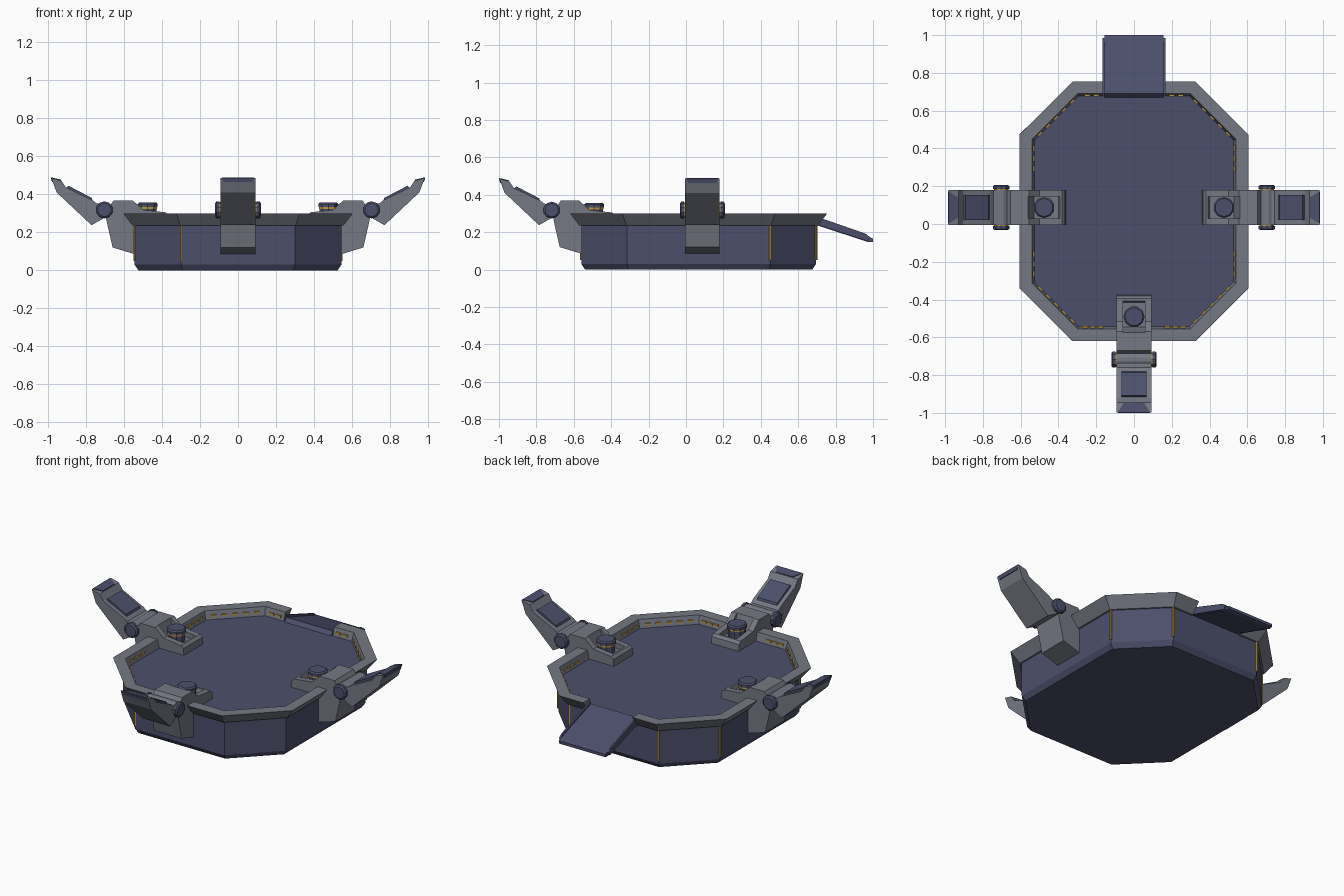
import bpy, bmesh, math
from mathutils import Matrix, Vector

if "Cube" in bpy.data.objects:
    bpy.data.objects.remove(bpy.data.objects["Cube"])


def material(name, rgb):
    m = bpy.data.materials.new(name)
    m.diffuse_color = (*rgb, 1)
    m.use_nodes = True
    m.node_tree.nodes["Principled BSDF"].inputs["Base Color"].default_value = m.diffuse_color
    return m


GREY = material("steel grey", (0.18, 0.19, 0.23))
BLUE = material("slate blue", (0.073, 0.078, 0.15))
GOLD = material("gold", (0.5, 0.31, 0.05))


def build(name, verts, faces, mat, M=Matrix()):
    bm = bmesh.new()
    vs = [bm.verts.new(M @ Vector(v)) for v in verts]
    for f in faces:
        bm.faces.new([vs[i] for i in f])
    bmesh.ops.recalc_face_normals(bm, faces=bm.faces)
    me = bpy.data.meshes.new(name)
    bm.to_mesh(me)
    bm.free()
    me.materials.append(mat)
    ob = bpy.data.objects.new(name, me)
    bpy.context.collection.objects.link(ob)
    return ob


def skin(name, rings, mat, M=Matrix()):
    """Closed rings joined in order, with end caps."""
    n = len(rings[0])
    verts = [v for r in rings for v in r]
    faces = [list(range(n)), list(range(len(verts) - n, len(verts)))]
    for k in range(len(rings) - 1):
        a = k * n
        for i in range(n):
            j = (i + 1) % n
            faces.append((a + i, a + j, a + n + j, a + n + i))
    return build(name, verts, faces, mat, M)


def prism(name, prof, half, mat, M=Matrix(), off=0.0):
    """Side profile (s, z) given a width; half may vary per point."""
    hs = half if isinstance(half, list) else [half] * len(prof)
    return skin(name, [[(s, off + k * h, z) for (s, z), h in zip(prof, hs)]
                       for k in (-1, 1)], mat, M)


def lathe(name, prof, n, mat, M=Matrix()):
    """Stack of (radius, z) rings."""
    return skin(name, [[(r * math.cos(2 * math.pi * (i + .5) / n),
                         r * math.sin(2 * math.pi * (i + .5) / n), z)
                        for i in range(n)] for r, z in prof], mat, M)


# Octagon outline inset by d, counter-clockwise from the back right corner
CY = 0.0675


def octagon(d):
    hx, hy, c = 0.605 - d, 0.6875 - d, 0.28 - d * 0.586
    right = [(hx, CY - hy + c), (hx, CY + hy - c)]
    return [(hx - c, CY + hy), (c - hx, CY + hy), (-hx, CY + hy - c),
            (-hx, CY - hy + c), (c - hx, CY - hy), (hx - c, CY - hy)] + right


# Hull with bevelled base; its top is the deck
skin("hull", [[(x, y, z) for x, y in octagon(d)]
              for d, z in ((.08, 0), (.06, .03), (.06, .25))], BLUE)

# Rim, left open at the back for the ramp
rim_section = [(0, .30), (.05, .235), (.078, .235), (.078, .25), (.065, .30)]
loops = []
for d, z in rim_section:
    o = octagon(d)
    y = o[0][1]
    loops.append([(x, y, z) for x, y in [(-.165, y)] + o[1:] + [o[0], (.165, y)]])
skin("rim", [list(r) for r in zip(*loops)], GREY)

# Gold strips on the hull corners
for i, (x, y) in enumerate(octagon(.06)):
    if i not in (5, 6):
        lathe(f"corner_strip_{i}", [(.007, .05), (.007, .238)], 6, GOLD,
              Matrix.Translation((x, y, 0)))


# Gold lights along the inner rim wall
def light(a, b, t, length, name):
    a, b = Vector((*a, .272)), Vector((*b, .272))
    ang = math.atan2(b.y - a.y, b.x - a.x)
    M = Matrix.Translation(a.lerp(b, t)) @ Matrix.Rotation(ang, 4, 'Z')
    h = length / 2
    prism(name, [(-h, -.006), (h, -.006), (h, .006), (-h, .006)], .006, GOLD, M)


inner = octagon(.073)
for i in range(8):
    a, b = inner[i], inner[(i + 1) % 8]
    if i % 2:
        spots = [.14, .32, .5, .68, .86]
    elif i == 0:
        spots = [.08, .16, .84, .92]
    else:
        spots = [.06, .13, .2, .8, .87, .94]
    for k, t in enumerate(spots):
        light(a, b, t, .03, f"rim_light_{i}_{k}")

# Ramp at the back with side rails
back = Matrix.Rotation(math.pi / 2, 4, 'Z')
prism("ramp_plate", [(.67, .25), (.69, .272), (.975, .176), (1.0, .165),
                     (1.0, .148), (.97, .148), (.69, .24)], .157, BLUE, back)
for k in (-1, 1):
    prism("ramp_rail", [(.69, .286), (.96, .192), (.985, .172), (.97, .152),
                        (.69, .243)], .005, BLUE, back, off=k * .162)


# One folding arm: s runs outward, t across, z up
def arm(side, M):
    lower = [(.70, .30), (.687, .237), (.66, .12), (.545, .085), (.52, .24), (.36, .24)]
    rail = [(.365, .29), (.38, .305), (.50, .318), (.555, .368), (.655, .368)]
    recess = [(.365, .29), (.38, .305), (.392, .305), (.40, .28), (.53, .28),
              (.56, .368), (.655, .368)]
    for k in (-1, 1):
        prism(side + "_bracket_cheek", rail + lower, .0175, GREY, M, off=k * .075)
    prism(side + "_bracket_core", recess + lower, .0575, GREY, M)
    # knob in the recess
    K = M @ Matrix.Translation((.476, 0, 0))
    lathe(side + "_knob_base", [(.05, .275), (.05, .322)], 10, BLUE, K)
    lathe(side + "_knob_ring", [(.053, .322), (.053, .332)], 10, GOLD, K)
    lathe(side + "_knob_cap", [(.056, .332), (.056, .348), (.048, .356)], 10, BLUE, K)
    # hinge with bolts at both ends
    H = M @ Matrix.Translation((.703, 0, .318)) @ Matrix.Rotation(math.pi / 2, 4, 'X')
    lathe(side + "_hinge", [(.042, -.0925), (.042, .0925)], 12, GREY, H)
    for k in (-1, 1):
        lathe(side + "_bolt_ring", [(.04, k * .09), (.04, k * .1)], 10, GOLD, H)
        lathe(side + "_bolt_cap", [(.045, k * .098), (.045, k * .113), (.036, k * .12)],
              10, BLUE, H)
    # outer claw with inlaid panel and tip pad
    prism(side + "_claw", [(.70, .278), (.771, .237), (.955, .41), (.983, .486),
                           (.93, .472), (.905, .436), (.76, .366), (.745, .352),
                           (.70, .35)], .0925, GREY, M)
    prism(side + "_claw_panel", [(.762, .36), (.77, .381), (.893, .445), (.905, .43)],
          .067, BLUE, M)
    prism(side + "_tip_pad", [(.932, .477), (.982, .489), (.985, .486), (.979, .464),
                              (.97, .464), (.932, .466)],
          [.055, .085, .085, .075, .075, .055], BLUE, M)


arm("right", Matrix.Translation((0, .0875, 0)))
arm("left", Matrix.Translation((0, .0875, 0)) @ Matrix.Rotation(math.pi, 4, 'Z'))
arm("front", Matrix.Translation((0, -.015, 0)) @ Matrix.Rotation(-math.pi / 2, 4, 'Z'))
